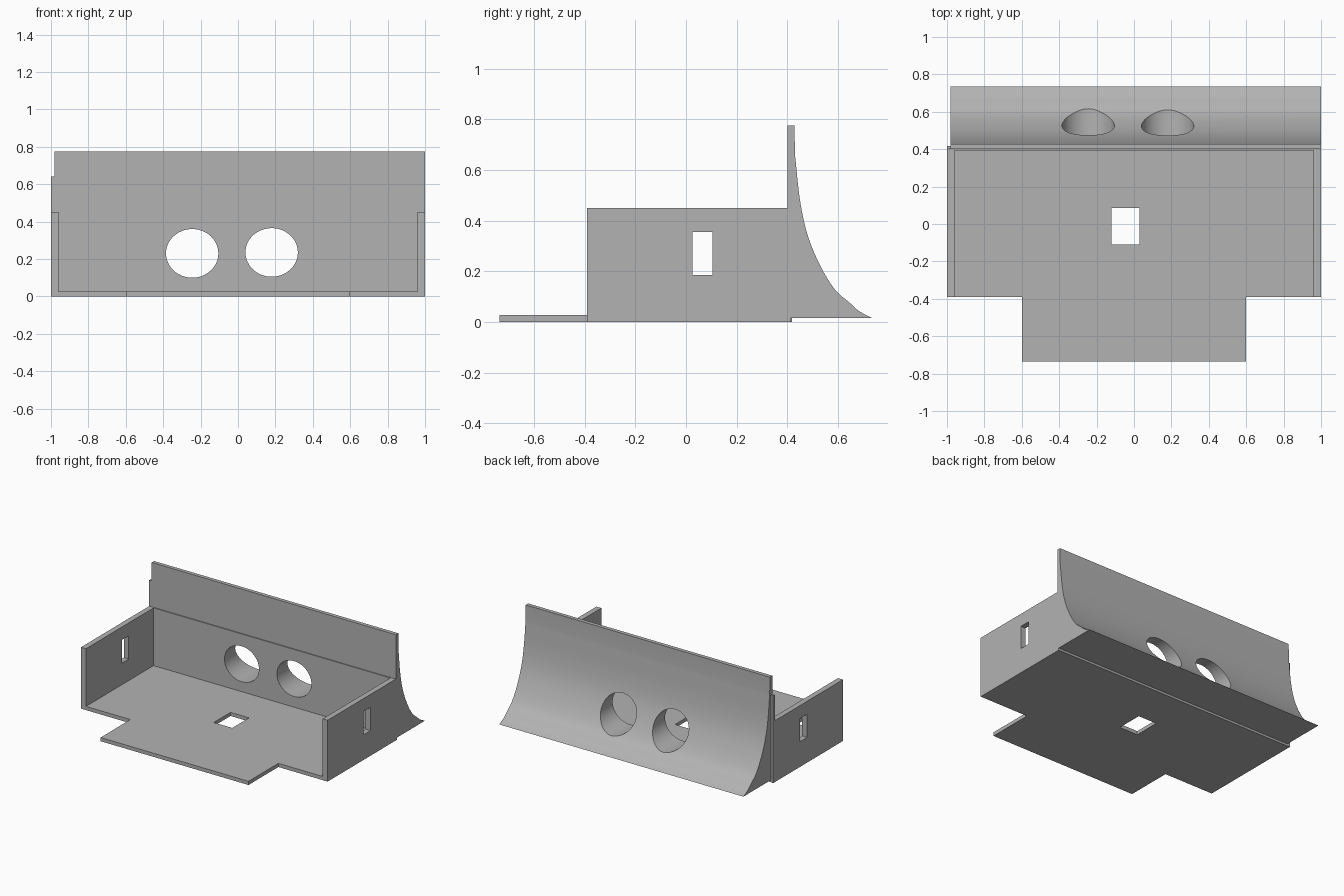
import bpy
import bmesh
import math
from mathutils import Vector

cube = bpy.data.objects.get("Cube")
if cube:
    bpy.data.objects.remove(cube, do_unlink=True)

grey = bpy.data.materials.new("plain grey")
grey.use_nodes = True
grey.diffuse_color = (0.45, 0.45, 0.45, 1)
grey.node_tree.nodes["Principled BSDF"].inputs["Base Color"].default_value = (0.45, 0.45, 0.45, 1)


def add_object(name, bm):
    bmesh.ops.recalc_face_normals(bm, faces=bm.faces)
    mesh = bpy.data.meshes.new(name)
    bm.to_mesh(mesh)
    bm.free()
    mesh.materials.append(grey)
    obj = bpy.data.objects.new(name, mesh)
    bpy.context.collection.objects.link(obj)
    return obj


def extrude(name, points, direction):
    """Solid made by sweeping a closed outline along a direction."""
    bm = bmesh.new()
    face = bm.faces.new([bm.verts.new(p) for p in points])
    swept = bmesh.ops.extrude_face_region(bm, geom=[face], use_keep_orig=True)
    moved = [v for v in swept["geom"] if isinstance(v, bmesh.types.BMVert)]
    bmesh.ops.translate(bm, verts=moved, vec=direction)
    return add_object(name, bm)


def box(name, x, y, z):
    outline = [(x[0], y[0], z[0]), (x[1], y[0], z[0]), (x[1], y[1], z[0]), (x[0], y[1], z[0])]
    return extrude(name, outline, (0, 0, z[1] - z[0]))


def port(x, z):
    """Cutter for a round opening through the rear."""
    ring = [(x + 0.14 * math.cos(a), 0.3, z + 0.13 * math.sin(a))
            for a in (math.tau * i / 48 for i in range(48))]
    return extrude("port_cutter", ring, (0, 0.6, 0))


def boolean(obj, tool, operation="DIFFERENCE"):
    mod = obj.modifiers.new("boolean", "BOOLEAN")
    mod.operation = operation
    mod.solver = "EXACT"
    mod.object = tool
    bpy.context.view_layer.objects.active = obj
    bpy.ops.object.modifier_apply(modifier=mod.name)
    bpy.data.objects.remove(tool, do_unlink=True)


def curve_through(pts, steps=8):
    """Smooth path through the points."""
    pts = [Vector(p) for p in pts]
    ext = [2 * pts[0] - pts[1]] + pts + [2 * pts[-1] - pts[-2]]
    path = []
    for a, b, c, d in zip(ext, ext[1:], ext[2:], ext[3:]):
        for i in range(steps):
            t = i / steps
            path.append(0.5 * (2 * b + (c - a) * t + (2 * a - 5 * b + 4 * c - d) * t ** 2
                               + (3 * b - a - 3 * c + d) * t ** 3))
    return path + [pts[-1]]


# Open-fronted tray with a tongue on the floor
FLOOR = 0.027
tray = box("tray", (-1, 1), (-0.39, 0.402), (0, 0.45))
boolean(tray, box("cavity", (-0.96, 0.96), (-0.6, 0.393), (FLOOR, 0.7)))
boolean(tray, box("tongue", (-0.6, 0.6), (-0.735, -0.3), (0, FLOOR)), "UNION")

# Slots in the floor and both side walls
boolean(tray, box("floor_slot", (-0.12, 0.03), (-0.11, 0.085), (-0.1, 0.1)))
boolean(tray, box("side_slots", (-1.2, 1.2), (0.025, 0.105), (0.185, 0.355)))

# Rear shroud: thin upright that sweeps outward to a sharp toe
sweep = curve_through([(0.43, 0.66), (0.45, 0.48), (0.48, 0.343), (0.53, 0.222),
                       (0.588, 0.128), (0.645, 0.077)])
toe = curve_through([(0.645, 0.077), (0.685, 0.042), (0.735, 0.016)], 4)[1:]
profile = [(0.4, 0), (0.4, 0.775), (0.428, 0.775)] + [tuple(p) for p in sweep + toe]
profile += [(0.415, 0.016), (0.415, 0)]
shroud = extrude("rear_shroud", [(-0.98, y, z) for y, z in profile], (1.98, 0, 0))

# Narrow strip beside the shroud
box("edge_strip", (-1, -0.98), (0.4, 0.418), (0, 0.64))

# Two round ports through the tray back and the shroud
for part in (tray, shroud):
    for x, z in ((-0.245, 0.23), (0.18, 0.235)):
        boolean(part, port(x, z))

# Smooth curves, crisp edges
for part in (tray, shroud):
    bpy.ops.object.select_all(action="DESELECT")
    part.select_set(True)
    bpy.context.view_layer.objects.active = part
    bpy.ops.object.shade_smooth_by_angle(angle=math.radians(14))
